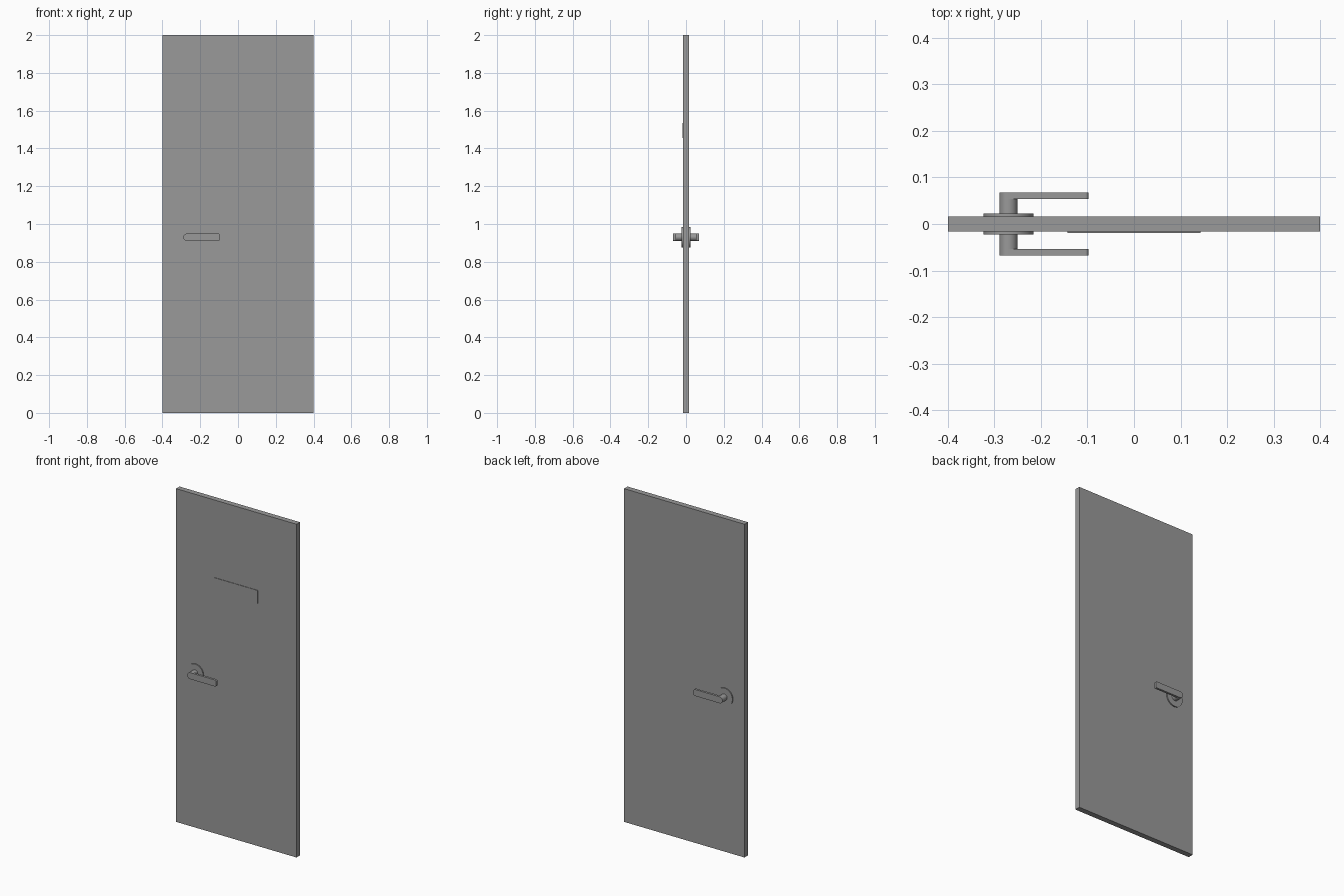
import bpy, bmesh
from math import sin, cos, pi

cube = bpy.data.objects.get("Cube")
if cube:
    bpy.data.objects.remove(cube)

grey = bpy.data.materials.new("plain grey")
grey.use_nodes = True
colour = (0.32, 0.32, 0.32, 1)
grey.diffuse_color = colour
grey.node_tree.nodes["Principled BSDF"].inputs["Base Color"].default_value = colour


def arc(cx, cz, r, start, end, steps):
    return [(cx + r * cos(start + (end - start) * i / steps),
             cz + r * sin(start + (end - start) * i / steps)) for i in range(steps + 1)]


def extrude(name, outline, y0, y1, smooth=False):
    """Solid made from an x-z outline, running from y0 to y1."""
    bm = bmesh.new()
    face = bm.faces.new([bm.verts.new((x, y0, z)) for x, z in outline])
    grown = bmesh.ops.extrude_face_region(bm, geom=[face])["geom"]
    moved = [v for v in grown if isinstance(v, bmesh.types.BMVert)]
    bmesh.ops.translate(bm, verts=moved, vec=(0, y1 - y0, 0))
    bmesh.ops.recalc_face_normals(bm, faces=bm.faces)
    mesh = bpy.data.meshes.new(name)
    bm.to_mesh(mesh)
    bm.free()
    mesh.materials.append(grey)
    obj = bpy.data.objects.new(name, mesh)
    bpy.context.collection.objects.link(obj)
    if smooth:
        bpy.ops.object.select_all(action='DESELECT')
        obj.select_set(True)
        bpy.context.view_layer.objects.active = obj
        bpy.ops.object.shade_smooth_by_angle()
    return obj


def box(x0, x1, z0, z1):
    return [(x0, z0), (x1, z0), (x1, z1), (x0, z1)]


# Door leaf and the thin sign plate on its front
half = 0.0165
extrude("door_leaf", box(-0.4, 0.4, 0, 2), -half, half)
extrude("sign_plate", box(-0.143, 0.143, 1.455, 1.535), -0.0195, -half)

# Handle set on both sides: round rose, spindle and flat lever
hx, hz, r = -0.27, 0.93, 0.0195
tip, corner = -0.098, 0.007
lever = (arc(hx, hz, r, pi / 2, 3 * pi / 2, 24)
         + arc(tip - corner, hz - r + corner, corner, -pi / 2, 0, 6)
         + arc(tip - corner, hz + r - corner, corner, 0, pi / 2, 6))
for side, s in (("front", -1), ("back", 1)):
    extrude(side + "_rose", arc(hx, hz, 0.054, 0, 2 * pi, 48)[:-1], s * half, s * 0.0225, True)
    extrude(side + "_spindle", arc(hx, hz, r, 0, 2 * pi, 32)[:-1], s * 0.0225, s * 0.055, True)
    extrude(side + "_lever", lever, s * 0.054, s * 0.0675, True)
